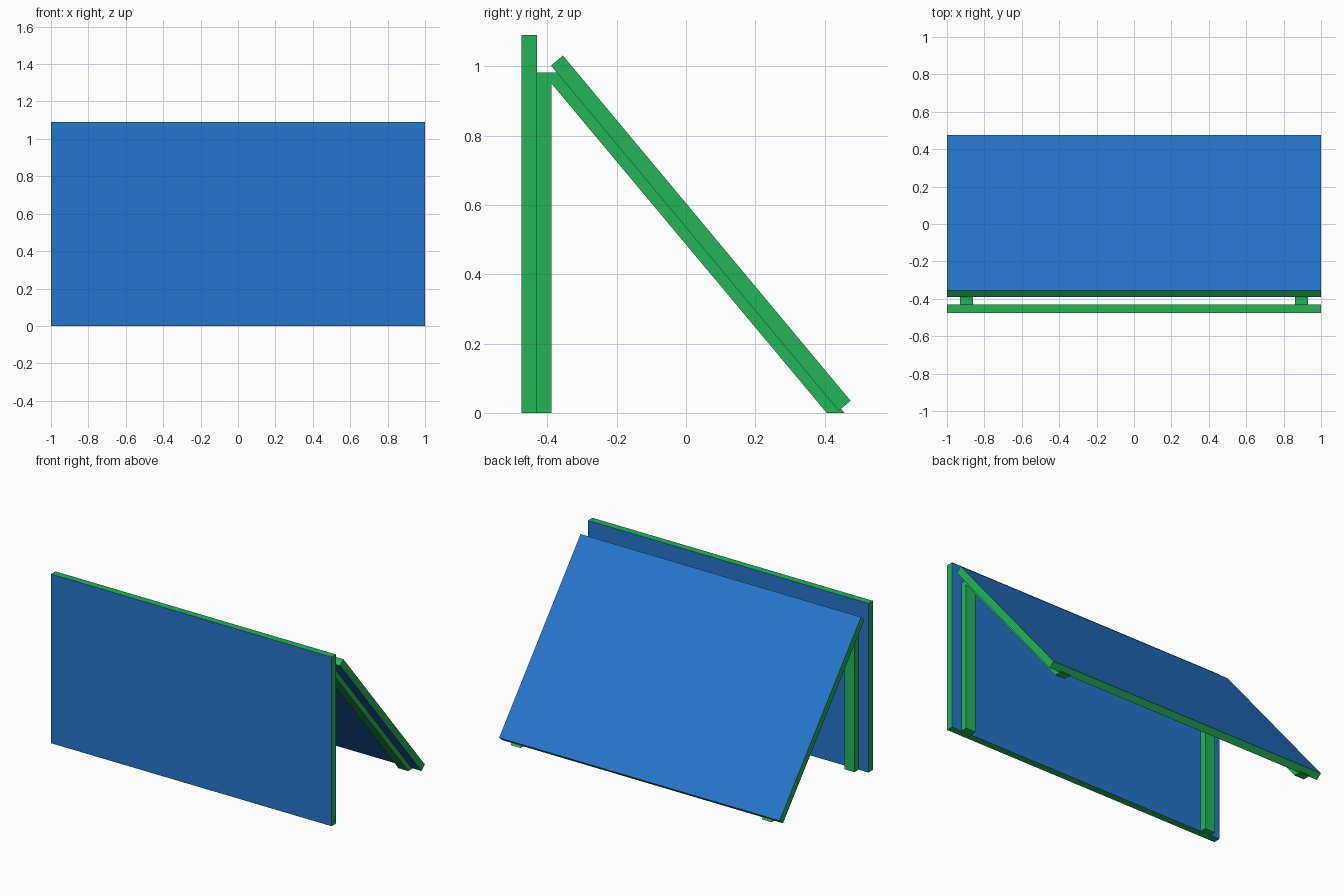
import bpy
from mathutils import Vector

cube = bpy.data.objects.get("Cube")
if cube:
    bpy.data.objects.remove(cube, do_unlink=True)


def make_material(name, color):
    mat = bpy.data.materials.new(name)
    mat.use_nodes = True
    mat.diffuse_color = color
    mat.node_tree.nodes["Principled BSDF"].inputs["Base Color"].default_value = color
    return mat


green = make_material("green_edge", (0.017, 0.46, 0.095, 1))
blue = make_material("blue_face", (0.018, 0.18, 0.60, 1))


def extrude_profile(name, profile, x0, x1, face_normal=None):
    """Extrude a (y, z) profile along x; faces along face_normal turn blue."""
    n = len(profile)
    verts = [(x, y, z) for x in (x0, x1) for y, z in profile]
    faces = [tuple(reversed(range(n))), tuple(range(n, 2 * n))]
    faces += [(i, (i + 1) % n, n + (i + 1) % n, n + i) for i in range(n)]
    mesh = bpy.data.meshes.new(name)
    mesh.from_pydata(verts, [], faces)
    mesh.materials.append(green)
    mesh.materials.append(blue)
    mesh.update()
    if face_normal:
        for poly in mesh.polygons:
            poly.material_index = int(abs(poly.normal.dot(face_normal)) > 0.9)
    obj = bpy.data.objects.new(name, mesh)
    bpy.context.collection.objects.link(obj)
    return obj


# Upright front board
front, inner, post_back = -0.475, -0.43, -0.388
extrude_profile("front_board",
                [(front, 0), (inner, 0), (inner, 1.09), (front, 1.09)],
                -1, 1, Vector((0, 1, 0)))

# Sloping back board, given by its outer face and thickness
top, foot = Vector((-0.355, 1.031)), Vector((0.475, 0.035))
along = (foot - top).normalized()
inward = Vector((along.y, -along.x)) * 0.045
extrude_profile("back_board",
                [top + inward, foot + inward, foot, top],
                -1, 1, Vector((0, inward.x, inward.y)).normalized())

# Upright posts and sloping legs, one pair on each side
post_top = 0.982
for side, x0, x1 in (("left", 0.86, 0.93), ("right", -0.93, -0.86)):
    extrude_profile(side + "_post",
                    [(inner, 0), (post_back, 0), (post_back, post_top), (inner, post_top)],
                    x0, x1)
    extrude_profile(side + "_leg",
                    [(0.406, 0), (0.457, 0), (-0.361, post_top),
                     (post_back, post_top), (post_back, 0.95)],
                    x0, x1)
